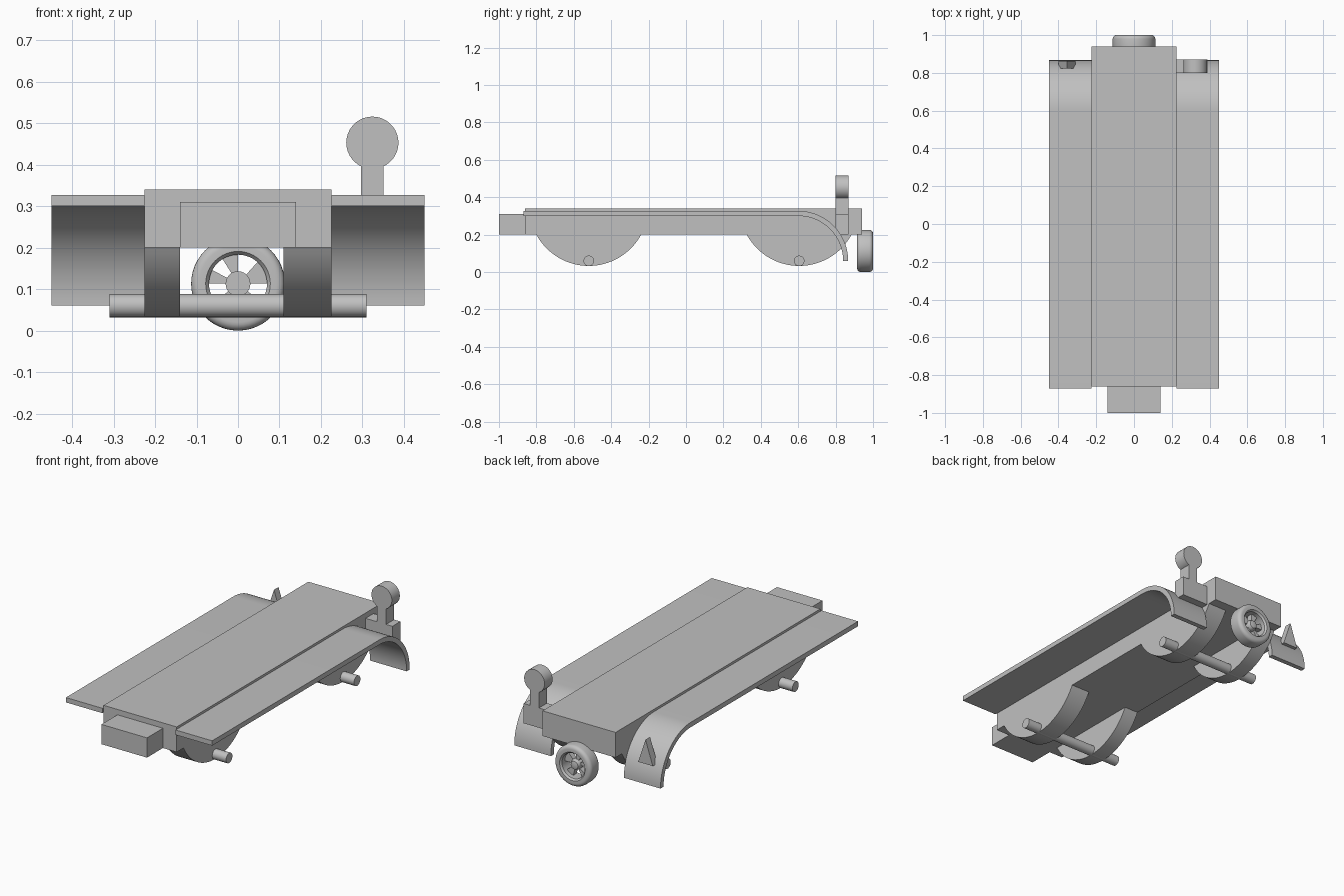
import bpy
import bmesh
from math import sin, cos, pi, radians, sqrt, asin

cube = bpy.data.objects.get("Cube")
if cube:
    bpy.data.objects.remove(cube, do_unlink=True)

# One flat grey for the whole model
GREY = (0.53, 0.53, 0.53, 1)
grey = bpy.data.materials.new("plain_grey")
grey.use_nodes = True
grey.diffuse_color = GREY
grey.node_tree.nodes["Principled BSDF"].inputs["Base Color"].default_value = GREY


def finish(name, bm, smooth=True):
    bmesh.ops.recalc_face_normals(bm, faces=bm.faces)
    mesh = bpy.data.meshes.new(name)
    bm.to_mesh(mesh)
    bm.free()
    mesh.materials.append(grey)
    obj = bpy.data.objects.new(name, mesh)
    bpy.context.collection.objects.link(obj)
    if smooth:
        bpy.ops.object.select_all(action="DESELECT")
        obj.select_set(True)
        bpy.context.view_layer.objects.active = obj
        bpy.ops.object.shade_smooth_by_angle(angle=radians(35))
    return obj


def prism(name, points, axis, low, high, smooth=True):
    """Extrude an outline along x (points are y, z) or along y (points are x, z)."""
    bm = bmesh.new()
    place = (lambda p, d: (d, *p)) if axis == "x" else (lambda p, d: (p[0], d, p[1]))
    a = [bm.verts.new(place(p, low)) for p in points]
    b = [bm.verts.new(place(p, high)) for p in points]
    bm.faces.new(a)
    bm.faces.new(b[::-1])
    n = len(points)
    for i in range(n):
        j = (i + 1) % n
        bm.faces.new((a[i], a[j], b[j], b[i]))
    return finish(name, bm, smooth)


def box(name, x0, x1, y0, y1, z0, z1):
    return prism(name, [(y0, z0), (y1, z0), (y1, z1), (y0, z1)], "x", x0, x1, False)


def arc(cx, cy, r, start, end, steps=24):
    angles = [radians(start + (end - start) * i / steps) for i in range(steps + 1)]
    return [(cx + r * cos(t), cy + r * sin(t)) for t in angles]


def lathe(name, profile, cz, steps=48):
    """Turn a closed (radius, y) profile about the wheel's y axis."""
    bm = bmesh.new()
    rings = [[bm.verts.new((r * cos(2 * pi * i / steps), y, cz + r * sin(2 * pi * i / steps)))
              for r, y in profile] for i in range(steps)]
    n = len(profile)
    for i in range(steps):
        a, b = rings[i], rings[(i + 1) % steps]
        for k in range(n):
            m = (k + 1) % n
            bm.faces.new((a[k], a[m], b[m], b[k]))
    bmesh.ops.remove_doubles(bm, verts=bm.verts, dist=1e-5)
    return finish(name, bm)


# Bed and front block
HALF, FLOOR = 0.225, 0.2
box("bed", -HALF, HALF, -0.86, 0.94, FLOOR, 0.34)
box("front_block", -0.14, 0.14, -1.0, -0.86, FLOOR, 0.31)

# Side boards that curl down at the back
outline = ([(-0.87, 0.327)] + arc(0.6, 0.06, 0.267, 90, 0)
           + arc(0.6, 0.06, 0.24, 0, 90) + [(-0.87, 0.3)])
for name, x0, x1 in (("right_fender", -0.45, -HALF), ("left_fender", HALF, 0.45)):
    prism(name, outline, "x", x0, x1)

# Round-bottomed axle supports with axles
half_chord, depth = 0.28, 0.167
radius = (half_chord ** 2 + depth ** 2) / (2 * depth)
sweep = asin(half_chord / radius) * 180 / pi
for end, y in (("front", -0.52), ("rear", 0.605)):
    segment = arc(y, FLOOR - depth + radius, radius, 270 - sweep, 270 + sweep, 32)
    prism(end + "_right_support", segment, "x", -HALF, -0.14)
    prism(end + "_left_support", segment, "x", 0.11, HALF)
    prism(end + "_axle", arc(y, 0.06, 0.028, 0, 345, 23), "x", -0.31, 0.31)

# Spare wheel at the back
WZ = 0.113
tyre = ([(0.07, 0.925), (0.078, 0.915)] + arc(0.093, 0.935, 0.02, -90, 0, 5)
        + arc(0.093, 0.98, 0.02, 0, 90, 5) + [(0.078, 1.0), (0.07, 0.99)])
lathe("tyre", tyre, WZ)
lathe("hub", [(0, 0.93), (0.03, 0.93), (0.03, 0.965), (0.022, 0.982), (0, 0.988)], WZ, 24)

# Spokes fill the gaps between the wheel openings
openings = [(48, 90), (122, 152), (180, 218), (240, 285), (322, 360)]
for i, (start, end) in enumerate(openings):
    following = openings[(i + 1) % len(openings)][0]
    if following < end:
        following += 360
    shape = arc(0, WZ, 0.073, end, following, 8) + arc(0, WZ, 0.025, following, end, 8)
    prism("spoke_%d" % (i + 1), shape, "y", 0.935, 0.965)

# Round marker on its post and bracket
box("marker_bracket", HALF, 0.39, 0.8, 0.87, FLOOR, 0.31)
box("marker_post", 0.296, 0.351, 0.8, 0.87, 0.31, 0.41)
prism("marker_disc", arc(0.324, 0.453, 0.063, 0, 350, 35), "y", 0.8, 0.87)

# Triangular marker on the right fender
prism("triangle_marker", [(-0.4, 0.17), (-0.31, 0.17), (-0.355, 0.305)], "y", 0.823, 0.863, False)
